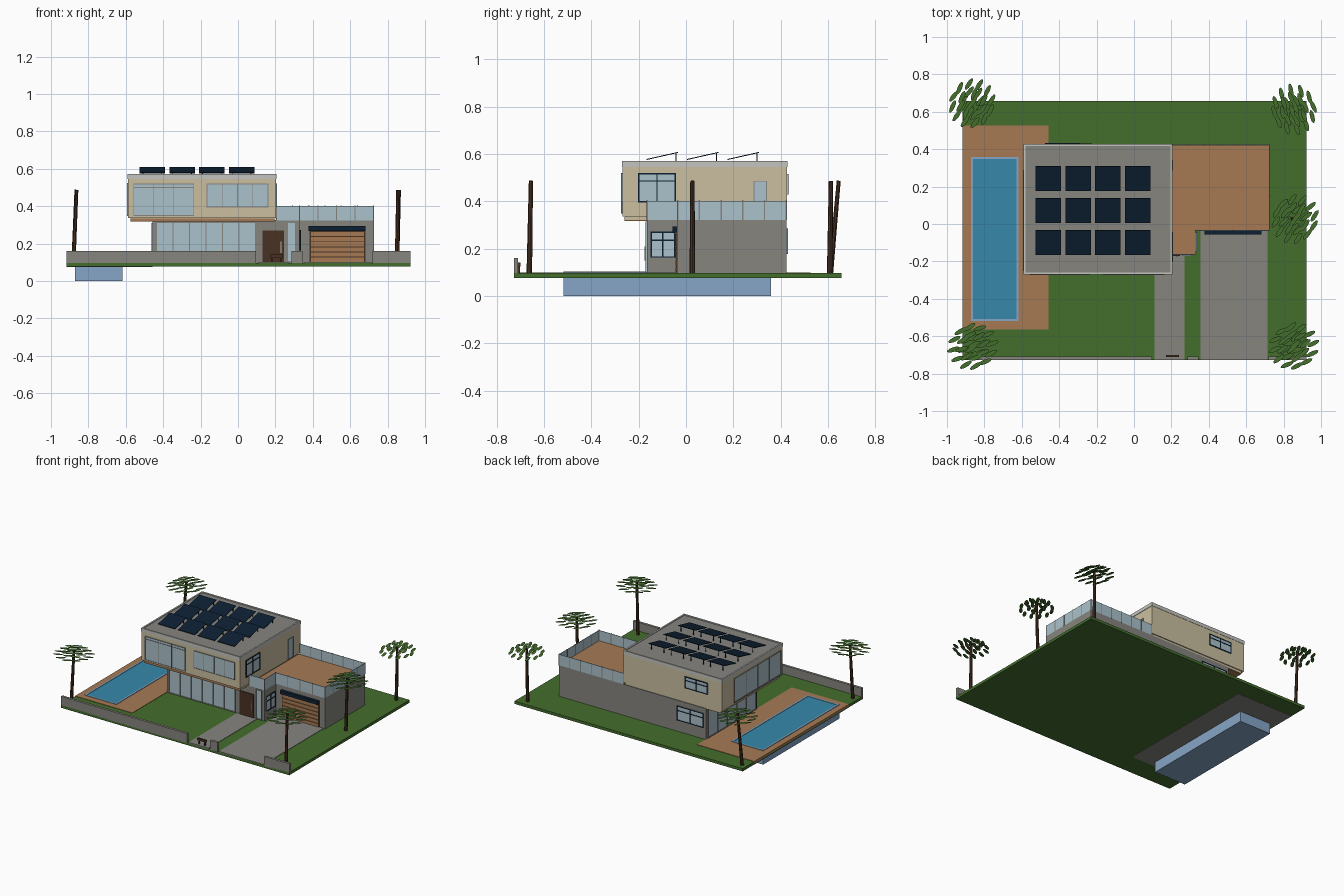
import bpy, bmesh, math, random
from mathutils import Matrix, Vector

if "Cube" in bpy.data.objects:
    bpy.data.objects.remove(bpy.data.objects["Cube"])

random.seed(4)


def mat(name, r, g, b):
    m = bpy.data.materials.new(name)
    lin = [((c / 255 + 0.055) / 1.055) ** 2.4 for c in (r, g, b)]
    m.diffuse_color = (*lin, 1)
    m.use_nodes = True
    m.node_tree.nodes["Principled BSDF"].inputs["Base Color"].default_value = m.diffuse_color
    return m


GRASS = mat("grass_green", 68, 110, 45)
WOOD = mat("wood_brown", 166, 122, 84)
GREY = mat("concrete_grey", 134, 133, 127)
CREAM = mat("cream_wall", 202, 191, 160)
NAVY = mat("dark_navy", 13, 32, 50)
GLASS = mat("pale_glass", 171, 194, 204)
TRIM = mat("light_grey_trim", 196, 196, 191)
DARK = mat("dark_brown", 72, 50, 35)
WATER = mat("pool_water", 55, 137, 171)
SHELL = mat("pool_shell", 134, 166, 199)


def finish(name, bm, m):
    me = bpy.data.meshes.new(name)
    bm.to_mesh(me)
    bm.free()
    me.materials.append(m)
    ob = bpy.data.objects.new(name, me)
    bpy.context.collection.objects.link(ob)
    return ob


def add_box(bm, x0, x1, y0, y1, z0, z1):
    mx = Matrix.Translation(((x0 + x1) / 2, (y0 + y1) / 2, (z0 + z1) / 2))
    mx = mx @ Matrix.Diagonal((abs(x1 - x0), abs(y1 - y0), abs(z1 - z0), 1))
    bmesh.ops.create_cube(bm, size=1, matrix=mx)


def boxes(name, m, *dims):
    bm = bmesh.new()
    for d in dims:
        add_box(bm, *d)
    return finish(name, bm, m)


def window(name, axis, pos, out, a0, a1, z0, z1, cols, rows=(), frame=GREY, t=0.006):
    """Glass plate with frame bars on a wall; axis is the wall's normal."""
    def d(u0, u1, w0, w1, depth):
        p = sorted((pos - out * 0.002, pos + out * depth))
        return (*p, u0, u1, w0, w1) if axis == 'x' else (u0, u1, *p, w0, w1)
    boxes(name + "_glass", GLASS, d(a0, a1, z0, z1, 0.003))
    bars = []
    for i in range(cols + 1):
        c = a0 + t / 2 + (a1 - a0 - t) * i / cols
        bars.append(d(c - t / 2, c + t / 2, z0, z1, 0.006))
    for z in (z0 + t / 2, z1 - t / 2, *rows):
        bars.append(d(a0, a1, z - t / 2, z + t / 2, 0.0055))
    boxes(name + "_frame", frame, *bars)


# Plot, paths and boundary wall
boxes("lawn", GRASS, (-0.917, 0.922, -0.727, 0.657, 0.077, 0.097))
boxes("garden_path", GREY, (0.11, 0.27, -0.727, -0.16, 0.09, 0.1))
boxes("driveway", GREY, (0.355, 0.715, -0.727, -0.03, 0.09, 0.1))
boxes("front_boundary_wall", GREY,
      (-0.917, 0.097, -0.727, -0.709, 0.09, 0.16),
      (0.285, 0.345, -0.727, -0.709, 0.09, 0.16),
      (0.72, 0.922, -0.727, -0.709, 0.09, 0.16))
boxes("path_bench", DARK, (0.17, 0.24, -0.712, -0.7, 0.126, 0.142),
      (0.178, 0.186, -0.71, -0.702, 0.098, 0.13), (0.224, 0.232, -0.71, -0.702, 0.098, 0.13))

# Pool with its deck
boxes("pool_deck", WOOD, (-0.918, -0.457, -0.563, 0.526, 0.085, 0.1))
boxes("deck_base", GREY, (-0.917, -0.457, -0.563, 0.526, 0.0755, 0.08))
PX0, PX1, PY0, PY1 = -0.872, -0.617, -0.518, 0.358
boxes("pool_shell", SHELL, (PX0, PX1, PY0, PY1, 0, 0.099))
boxes("pool_water", WATER, (PX0 + .01, PX1 - .01, PY0 + .01, PY1 - .01, 0.09, 0.101))
boxes("pool_rim", SHELL,
      (PX0, PX0 + .011, PY0, PY1, 0.09, 0.104), (PX1 - .011, PX1, PY0, PY1, 0.09, 0.104),
      (PX0, PX1, PY0, PY0 + .011, 0.09, 0.1035), (PX0, PX1, PY1 - .011, PY1, 0.09, 0.1035))

# Ground floor
boxes("ground_floor", GREY, (-0.457, 0.33, -0.165, 0.425, 0.09, 0.322))
boxes("garage", GREY, (0.33, 0.727, -0.037, 0.425, 0.09, 0.322))
boxes("terrace_deck", WOOD, (0.19, 0.325, -0.16, 0.42, 0.315, 0.327),
      (0.325, 0.722, -0.032, 0.42, 0.315, 0.327))
window("living_front", 'y', -0.165, -1, -0.44, 0.097, 0.1, 0.315, 6)
window("living_side", 'x', -0.457, -1, -0.15, 0.405, 0.1, 0.31, 5)
window("entry_sidelight", 'y', -0.165, -1, 0.26, 0.31, 0.1, 0.315, 1)
window("entry_side", 'x', 0.33, 1, -0.15, -0.045, 0.162, 0.272, 2, (0.235,), NAVY)
window("rear_lower", 'y', 0.425, 1, -0.44, -0.225, 0.178, 0.285, 2, (0.25,), NAVY)
boxes("front_door", DARK, (0.13, 0.245, -0.171, -0.16, 0.1, 0.27))
boxes("door_handle", TRIM, (0.228, 0.233, -0.176, -0.17, 0.15, 0.21))

# Garage door with timber slats and awning
boxes("garage_door_back", DARK, (0.382, 0.682, -0.04, -0.03, 0.1, 0.27))
boxes("garage_door_slats", WOOD, *[
    (0.39, 0.674, -0.045, -0.037, 0.102 + i * 0.0275, 0.125 + i * 0.0275) for i in range(6)])
boxes("garage_awning", NAVY, (0.378, 0.682, -0.057, -0.035, 0.268, 0.293))

# Upper floor
UX0, UX1, UY0, UY1 = -0.588, 0.203, -0.268, 0.427
boxes("upper_floor", CREAM, (UX0, UX1, UY0, UY1, 0.337, 0.548))
boxes("soffit", CREAM, (-0.575, 0.195, -0.257, 0.42, 0.321, 0.338))
boxes("soffit_timber", WOOD, (-0.575, 0.194, -0.26, 0.42, 0.318, 0.3215),
      (-0.575, 0.194, -0.26, -0.256, 0.318, 0.334))
boxes("roof", GREY, (UX0 + .005, UX1 - .005, UY0 + .005, UY1 - .005, 0.545, 0.566))
w = 0.011
X0, X1, Y0, Y1 = UX0 - .003, UX1 + .003, UY0 - .003, UY1 + .002
boxes("roof_trim", TRIM,
      (X0, X0 + w, Y0, Y1, 0.545, 0.571), (X1 - w, X1, Y0, Y1, 0.545, 0.571),
      (X0 + w, X1 - w, Y0, Y0 + w, 0.545, 0.571), (X0 + w, X1 - w, Y1 - w, Y1, 0.545, 0.571))
window("bedroom_front_large", 'y', UY0, -1, -0.56, -0.235, 0.348, 0.52, 3, (0.5,), GREY, 0.004)
window("bedroom_front_wide", 'y', UY0, -1, -0.168, 0.163, 0.393, 0.52, 4, (), GREY, 0.004)
window("bedroom_side", 'x', UX0, -1, -0.25, 0.29, 0.348, 0.525, 4)
window("stair_window", 'x', UX1, 1, -0.203, -0.042, 0.395, 0.52, 2, (0.486,), NAVY)
window("terrace_door", 'x', UX1, 1, 0.285, 0.342, 0.34, 0.487, 1, (), GREY, 0.004)
window("rear_upper", 'y', UY1, 1, -0.475, -0.29, 0.43, 0.515, 2, (0.487,), NAVY)

# Terrace railing: glass panes, thin posts and a top rail along a path
path = [(0.205, -0.163), (0.328, -0.163), (0.328, -0.035), (0.725, -0.035),
        (0.725, 0.423), (0.205, 0.423)]
panes, posts = [], []
for (ax, ay), (bx, by) in zip(path, path[1:]):
    x0, x1, y0, y1 = min(ax, bx), max(ax, bx), min(ay, by), max(ay, by)
    panes.append((x0 - .002, x1 + .002, y0 - .002, y1 + .002, 0.322, 0.402))
    n = max(1, round((x1 - x0 + y1 - y0) / 0.09))
    for i in range(n + 1):
        px, py = x0 + (x1 - x0) * i / n, y0 + (y1 - y0) * i / n
        posts.append((px - .003, px + .003, py - .003, py + .003, 0.322, 0.404))
boxes("railing_glass", GLASS, *panes)
boxes("railing_posts", GREY, *posts)

# Tilted solar panels, four by three
bm = bmesh.new()
for i in range(4):
    for j in range(3):
        mx = (Matrix.Translation((-0.458 + i * 0.159, -0.1 + j * 0.171, 0.592))
              @ Matrix.Rotation(math.atan2(0.03, 0.133), 4, 'X')
              @ Matrix.Diagonal((0.136, 0.136, 0.004, 1)))
        bmesh.ops.create_cube(bm, size=1, matrix=mx)
finish("solar_panels", bm, NAVY)
boxes("panel_struts", NAVY, *[
    (-0.458 + i * 0.159 + s - .002, -0.458 + i * 0.159 + s + .002,
     -0.045 + j * 0.171, -0.041 + j * 0.171, 0.56, 0.602)
    for i in range(4) for j in range(3) for s in (-0.05, 0.05)])


# Palms: slim leaning trunk and two layers of flat leaves
def palm(name, x, y, cx, cy, angle):
    bm = bmesh.new()
    base, top = Vector((x, y, 0.09)), Vector((cx, cy, 0.487))
    axis = top - base
    mx = Matrix.Translation((base + top) / 2) @ axis.to_track_quat('Z', 'Y').to_matrix().to_4x4()
    bmesh.ops.create_cone(bm, cap_ends=True, segments=8, radius1=0.012, radius2=0.009,
                          depth=axis.length, matrix=mx)
    finish(name + "_trunk", bm, DARK)
    bm = bmesh.new()
    for count, radius, z in ((12, 0.105, 0.455), (6, 0.05, 0.457), (8, 0.063, 0.487), (2, 0.015, 0.489)):
        for k in range(count):
            a = math.tau * (k + 0.3) / count
            turn = math.radians(angle + random.uniform(-10, 10))
            mx = (Matrix.Translation((cx + radius * math.cos(a), cy + radius * math.sin(a),
                                      z + random.uniform(-.002, .002)))
                  @ Matrix.Rotation(turn, 4, 'Z') @ Matrix.Diagonal((0.036, 0.012, 1, 1)))
            bmesh.ops.create_circle(bm, cap_ends=True, segments=12, radius=1, matrix=mx)
    finish(name + "_leaves", bm, GRASS)


palm("palm_front_left", -0.88, -0.662, -0.862, -0.655, 25)
palm("palm_back_left", -0.88, 0.61, -0.866, 0.645, 60)
palm("palm_front_right", 0.85, -0.662, 0.855, -0.655, 32)
palm("palm_middle_right", 0.85, 0.027, 0.862, 0.027, 48)
palm("palm_back_right", 0.85, 0.607, 0.855, 0.612, 108)
